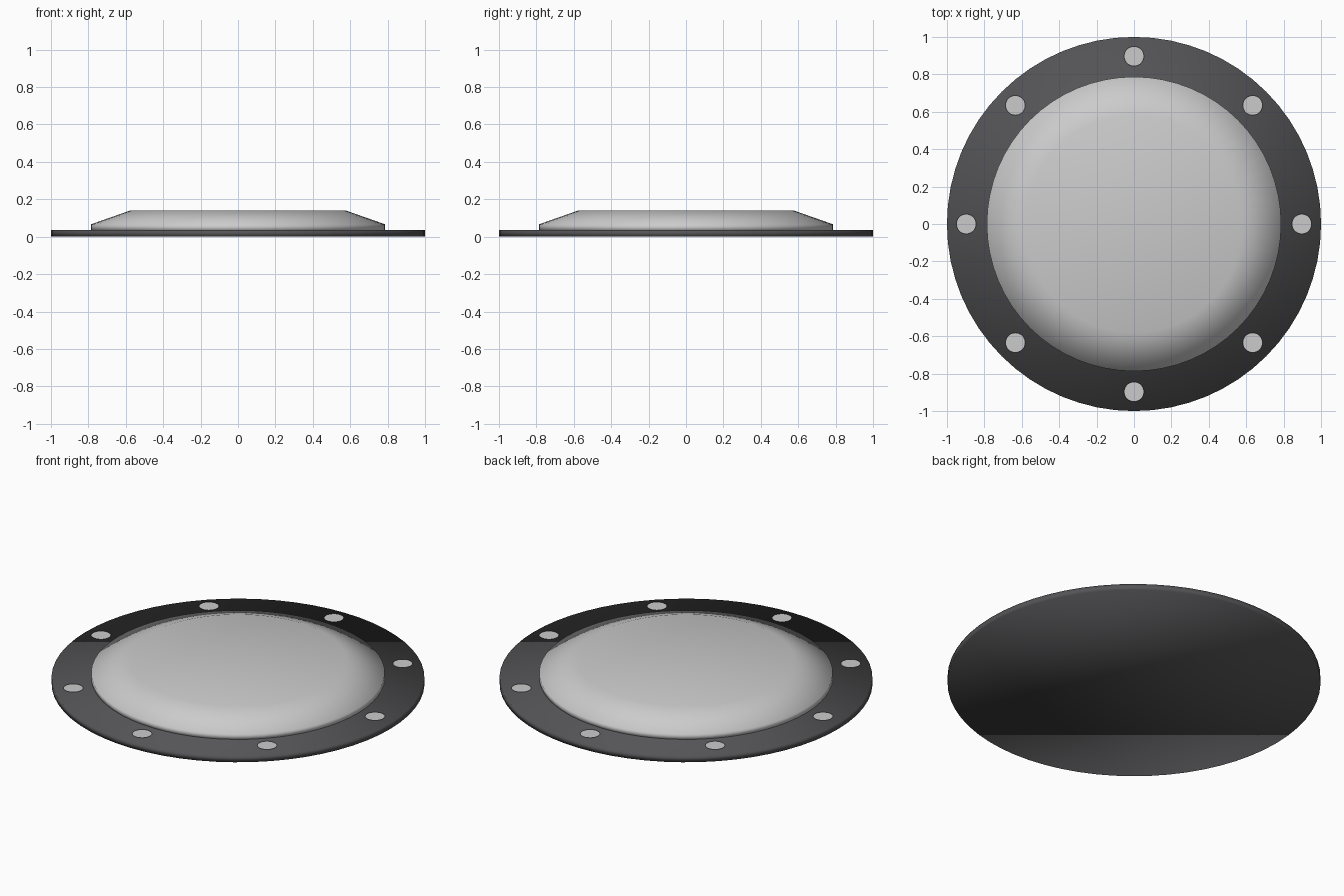
import bpy, bmesh, math

if "Cube" in bpy.data.objects:
    bpy.data.objects.remove(bpy.data.objects["Cube"])

SIDES = 64


def lathe(name, profile, sides=SIDES, material=None):
    """Spin an (r, z) profile, bottom to top, and cap both ends."""
    bm = bmesh.new()
    rings = []
    for r, z in profile:
        rings.append([bm.verts.new((r * math.cos(2 * math.pi * i / sides),
                                    r * math.sin(2 * math.pi * i / sides), z))
                      for i in range(sides)])
    for a, b in zip(rings, rings[1:]):
        for i in range(sides):
            j = (i + 1) % sides
            bm.faces.new((a[i], a[j], b[j], b[i]))
    if len(rings) > 1:
        bm.faces.new(rings[0][::-1])
    bm.faces.new(rings[-1])
    for f in bm.faces:
        f.smooth = True
    mesh = bpy.data.meshes.new(name)
    bm.to_mesh(mesh)
    bm.free()
    obj = bpy.data.objects.new(name, mesh)
    bpy.context.collection.objects.link(obj)
    if material:
        mesh.materials.append(material)
    return obj


dark = bpy.data.materials.new("dark_rim")
dark.diffuse_color = (0.09, 0.09, 0.095, 1)
dark.use_nodes = True
dark.node_tree.nodes["Principled BSDF"].inputs["Base Color"].default_value = dark.diffuse_color

# Dark flange plate
lathe("base_plate", [(1.0, 0.0), (1.0, 0.036)], material=dark)

# Raised lens with a short wall, sloped shoulder and flat top
lathe("lens_cover", [(0.787, 0.03), (0.787, 0.066), (0.58, 0.139)])

# Flat bolt heads around the flange
for k in range(8):
    a = k * math.pi / 4
    bolt = lathe(f"bolt_head_{k + 1}", [(0.053, 0.0)], sides=32)
    bolt.location = (0.897 * math.cos(a), 0.897 * math.sin(a), 0.046)
